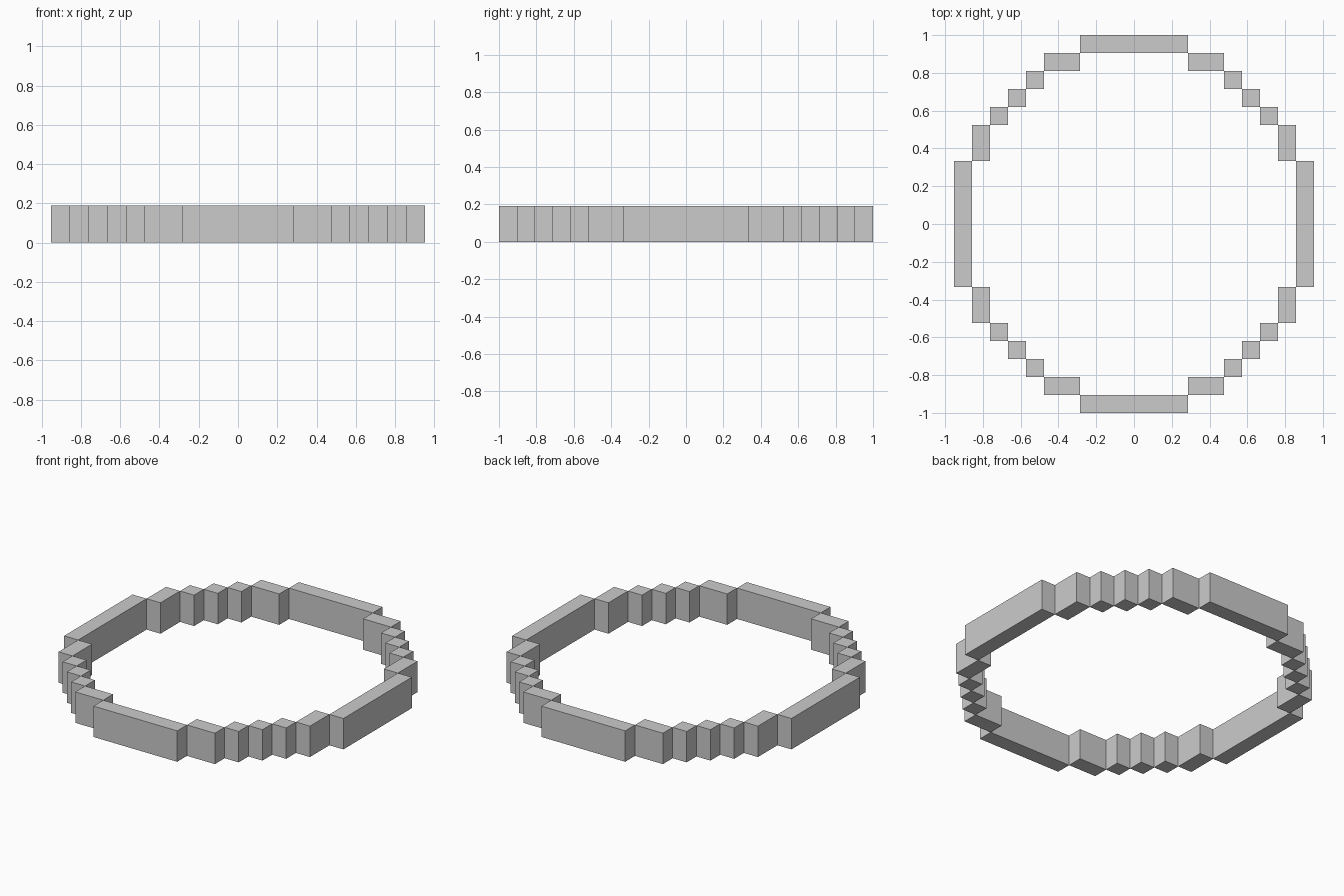
import bpy

if "Cube" in bpy.data.objects:
    bpy.data.objects.remove(bpy.data.objects["Cube"])

U = 2 / 21      # one block unit
HEIGHT = 2 * U


def block(name, x0, x1, y0, y1, mirror=(False, False, False)):
    """Box between block-unit limits, standing on z = 0, optionally mirrored."""
    xs, ys, zs = (x0 * U, x1 * U), (y0 * U, y1 * U), (0, HEIGHT)
    verts = [(x, y, z) for x in xs for y in ys for z in zs]
    faces = [(0, 1, 3, 2), (4, 6, 7, 5), (0, 4, 5, 1),
             (2, 3, 7, 6), (0, 2, 6, 4), (1, 5, 7, 3)]
    mesh = bpy.data.meshes.new(name)
    mesh.from_pydata(verts, [], faces)
    obj = bpy.data.objects.new(name, mesh)
    bpy.context.collection.objects.link(obj)
    if any(mirror):
        mod = obj.modifiers.new("mirror", "MIRROR")
        mod.use_axis = mirror
        mod.use_mirror_merge = False
    return obj


# Long straight walls: front/back pair and left/right pair
block("front_back_wall", -3, 3, 9.5, 10.5, (False, True, False))
block("side_wall", 9, 10, -3.5, 3.5, (True, False, False))

# Stepped corner blocks of one quadrant, mirrored to all four
steps = [(3, 5, 8.5, 9.5), (5, 6, 7.5, 8.5), (6, 7, 6.5, 7.5),
         (7, 8, 5.5, 6.5), (8, 9, 3.5, 5.5)]
for i, limits in enumerate(steps, 1):
    block(f"corner_step_{i}", *limits, (True, True, False))
